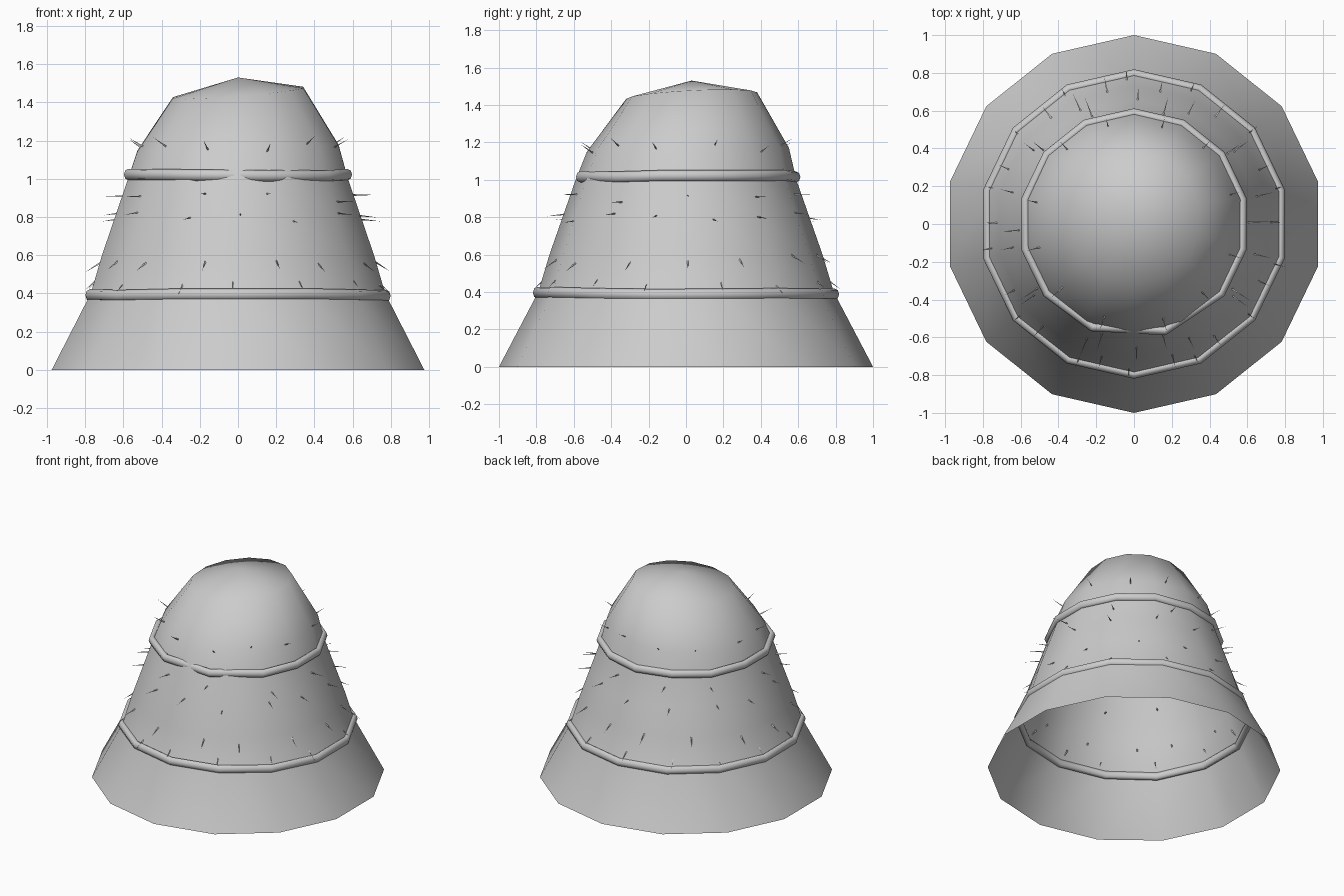
import bpy, bmesh, math, random
from mathutils import Vector

random.seed(4)
cube = bpy.data.objects.get("Cube")
if cube:
    bpy.data.objects.remove(cube)

SIDES = 14
# Radius and height of the hut wall, from the ground up
PROFILE = [(1.0, 0.0), (0.79, 0.4), (0.73, 0.6), (0.66, 0.8),
           (0.59, 1.0), (0.54, 1.16), (0.35, 1.45)]

straw = bpy.data.materials.new("grey straw")
straw.use_nodes = True
straw.diffuse_color = (0.6, 0.6, 0.6, 1)
straw.node_tree.nodes["Principled BSDF"].inputs["Base Color"].default_value = (0.6, 0.6, 0.6, 1)


def finish(name, bm, smooth=True):
    mesh = bpy.data.meshes.new(name)
    bmesh.ops.recalc_face_normals(bm, faces=bm.faces)
    bm.to_mesh(mesh)
    bm.free()
    mesh.materials.append(straw)
    for poly in mesh.polygons:
        poly.use_smooth = smooth
    obj = bpy.data.objects.new(name, mesh)
    bpy.context.collection.objects.link(obj)
    return obj


def polar(radius, angle, z):
    return Vector((radius * math.cos(angle), radius * math.sin(angle), z))


def wall_radius(z):
    for (r0, z0), (r1, z1) in zip(PROFILE, PROFILE[1:]):
        if z <= z1:
            return r0 + (r1 - r0) * (z - z0) / (z1 - z0)
    return PROFILE[-1][0]


def bridge(bm, a, b):
    n = len(a)
    for i in range(n):
        j = (i + 1) % n
        bm.faces.new((a[i], a[j], b[j], b[i]))


angles = [math.pi / 2 - 2 * math.pi * i / SIDES for i in range(SIDES)]

# Open-bottomed thatch wall with a slightly leaning crown
bm = bmesh.new()
rings = []
for radius, z in PROFILE:
    ring = []
    for a in angles:
        p = polar(radius, a, z)
        lean = max(0, (z - 1.0) / 0.45)
        p.z += lean * (0.08 * p.x + 0.05 * p.y)
        p.y += 0.03 * lean
        ring.append(bm.verts.new(p))
    rings.append(ring)
for lower, upper in zip(rings, rings[1:]):
    bridge(bm, lower, upper)
apex = bm.verts.new((0, 0.03, 1.53))
for i in range(SIDES):
    bm.faces.new((rings[-1][i], rings[-1][(i + 1) % SIDES], apex))
finish("thatch_wall", bm)


# Rope bands: round tubes following a polygon
def band(name, radius, z, corners, thickness=0.03, steps=8):
    bm = bmesh.new()
    loops = []
    for a in corners:
        wobble = random.uniform(-0.006, 0.006)
        loops.append([bm.verts.new(polar(radius + thickness * 0.8 * math.cos(t), a,
                                         z + wobble + thickness * math.sin(t)))
                      for t in (2 * math.pi * k / steps for k in range(steps))])
    for i, loop in enumerate(loops):
        bridge(bm, loop, loops[(i + 1) % len(loops)])
    finish(name, bm)


band("lower_band", 0.795, 0.392, angles)
# The upper band has one wide segment at the front
front = SIDES // 2
upper = angles[:front - 1] + [math.radians(-74), math.radians(-112)] + angles[front + 2:]
band("upper_band", 0.588, 1.018, upper)


# Loose straws: thin three-sided spikes poking through the wall
def straws(name, z, count, length, rise, offset):
    bm = bmesh.new()
    for i in range(count):
        a = 2 * math.pi * (i + offset) / count + random.uniform(-0.06, 0.06)
        h = z + random.uniform(-0.025, 0.025)
        root = polar(wall_radius(h) - 0.03, a, h - rise * 0.3)
        tip = polar(wall_radius(h) + length * random.uniform(0.6, 1), a, h + rise)
        axis = (tip - root).normalized()
        side = axis.orthogonal().normalized()
        other = axis.cross(side)
        base = [bm.verts.new(root + 0.006 * (side * math.cos(t) + other * math.sin(t)))
                for t in (0, 2.1, 4.2)]
        end = bm.verts.new(tip)
        for k in range(3):
            bm.faces.new((base[k], base[(k + 1) % 3], end))
        bm.faces.new(base)
    finish(name, bm, False)


straws("low_straws", 0.46, SIDES, 0.06, -0.05, 0.5)
straws("middle_straws", 0.57, SIDES, 0.07, -0.04, 0)
straws("high_straws", 0.8, SIDES, 0.1, -0.01, 0.5)
straws("upper_straws", 0.9, 10, 0.12, 0.0, 0)
straws("crown_straws", 1.16, 12, 0.07, 0.04, 0.5)
